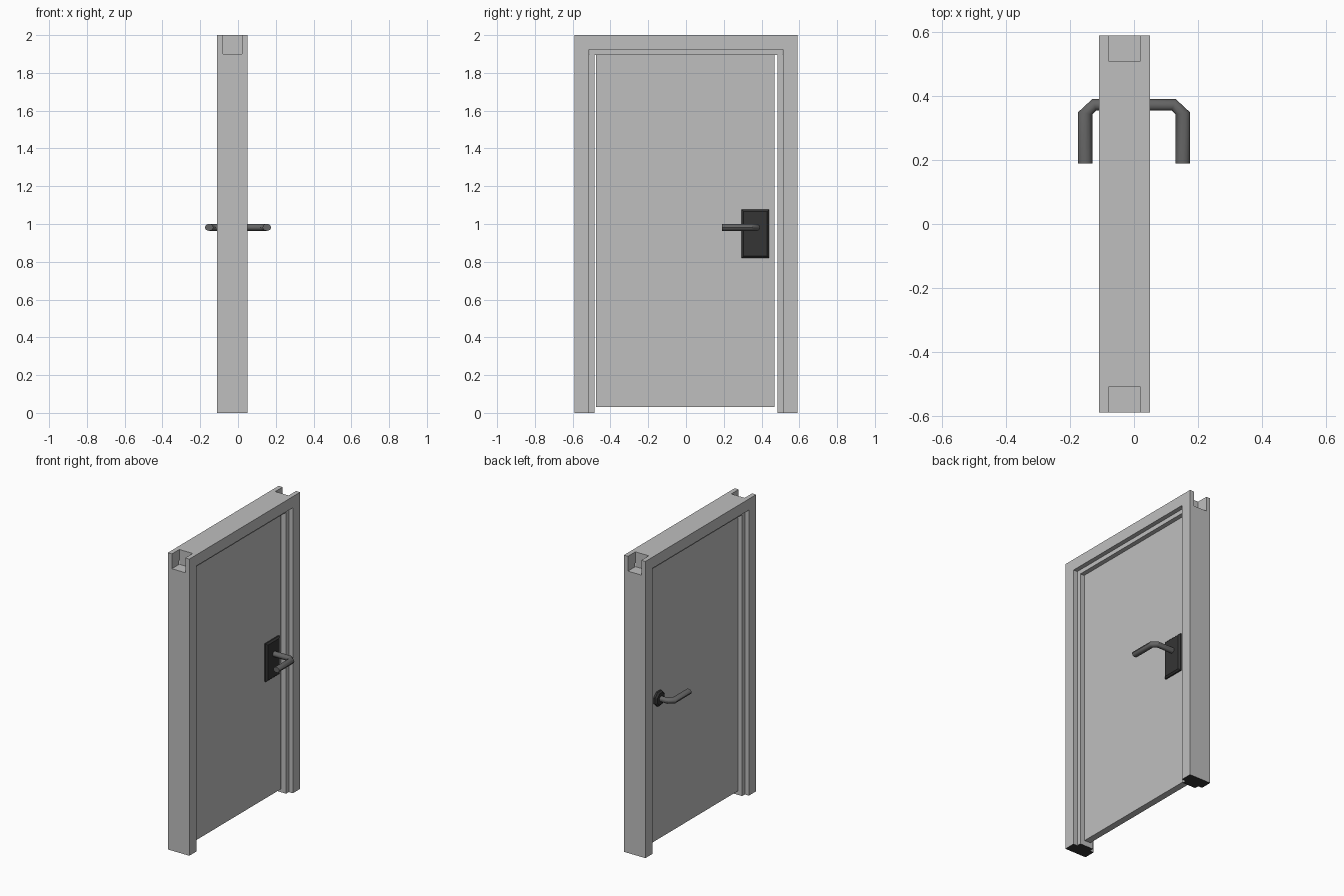
import bpy, bmesh, math
from mathutils import Matrix, Vector

if "Cube" in bpy.data.objects:
    bpy.data.objects.remove(bpy.data.objects["Cube"])


def material(name, v):
    m = bpy.data.materials.new(name)
    m.diffuse_color = (v, v, v, 1)
    m.use_nodes = True
    m.node_tree.nodes["Principled BSDF"].inputs["Base Color"].default_value = m.diffuse_color
    return m


GREY = material("light_grey", 0.52)
METAL = material("mid_grey_metal", 0.13)
DARK = material("dark_grey", 0.035)


def finish(name, bm, *mats):
    bmesh.ops.recalc_face_normals(bm, faces=bm.faces)
    me = bpy.data.meshes.new(name)
    bm.to_mesh(me)
    bm.free()
    for m in mats:
        me.materials.append(m)
    ob = bpy.data.objects.new(name, me)
    bpy.context.scene.collection.objects.link(ob)
    return ob


def box_mesh(x0, x1, y0, y1, z0, z1):
    bm = bmesh.new()
    bmesh.ops.create_cube(bm, size=1)
    for v in bm.verts:
        v.co = (x1 if v.co.x > 0 else x0, y1 if v.co.y > 0 else y0, z1 if v.co.z > 0 else z0)
    return bm


def profile(name, pts, x0, x1, floor_dark=False):
    """Extrude a (y, z) outline along x."""
    bm = bmesh.new()
    f = bm.faces.new([bm.verts.new((x0, y, z)) for y, z in pts])
    ext = bmesh.ops.extrude_face_region(bm, geom=[f])["geom"]
    for v in ext:
        if isinstance(v, bmesh.types.BMVert):
            v.co.x = x1
    if floor_dark:
        for f in bm.faces:
            if all(abs(v.co.z) < 1e-5 for v in f.verts):
                f.material_index = 1
    return finish(name, bm, GREY, DARK)


# Front and back casings: arch-shaped boards
W, WI = 0.59, 0.513
arch = [(-W, 0), (-W, 2), (W, 2), (W, 0), (WI, 0), (WI, 1.925), (-WI, 1.925), (-WI, 0)]
profile("front_casing", arch, 0.02, 0.05, True)
profile("back_casing", arch, -0.11, -0.08, True)

# Frame core: jambs stop below the header, leaving open corner notches
J, N = 0.484, 0.511
core = [(-W, 0), (-W, 1.9), (-N, 1.9), (-N, 2), (N, 2), (N, 1.9), (W, 1.9), (W, 0),
        (J, 0), (J, 1.896), (-J, 1.896), (-J, 0)]
profile("frame_core", core, -0.08, 0.02, True)

# Door leaf
finish("door_leaf", box_mesh(-0.053, -0.008, -0.477, 0.468, 0.03, 1.894), GREY)

# Lock plate with chamfered edges
bm = box_mesh(-0.01, 0.01, 0.295, 0.44, 0.82, 1.077)
front = [e for e in bm.edges if all(v.co.x > 0 for v in e.verts)]
bmesh.ops.bevel(bm, geom=front, offset=0.01, segments=1, affect='EDGES')
finish("lock_plate", bm, DARK)

# Octagonal rose on the back
bm = bmesh.new()
bmesh.ops.create_cone(bm, cap_ends=True, segments=8, radius1=0.052, radius2=0.052, depth=0.022,
                      matrix=Matrix.Translation((-0.064, 0.373, 0.982)) @ Matrix.Rotation(math.pi / 2, 4, 'Y')
                      @ Matrix.Rotation(math.pi / 8, 4, 'Z'))
rim = [e for e in bm.edges if all(v.co.x < -0.07 for v in e.verts)]
bmesh.ops.bevel(bm, geom=rim, offset=0.01, segments=1, affect='EDGES')
finish("handle_rose", bm, DARK)

# Lever handle: one bent tube through the door, given by inner and outer edge points
half = [((0.118, 0.355), (0.131, 0.391)), ((0.13, 0.343), (0.175, 0.35)), ((0.13, 0.19), (0.175, 0.19))]
path = [((-a[0], a[1]), (-b[0], b[1])) for a, b in reversed(half)] + half
SIDES = 12
bm = bmesh.new()
rings = []
for a, b in path:
    a, b = Vector((*a, 0.982)), Vector((*b, 0.982))
    c, h = (a + b) / 2, (b - a) / 2
    rings.append([bm.verts.new(c + h * math.cos(t) + Vector((0, 0, 0.0185 * math.sin(t))))
                  for t in (math.tau * i / SIDES for i in range(SIDES))])
for r, s in zip(rings, rings[1:]):
    for i in range(SIDES):
        k = (i + 1) % SIDES
        bm.faces.new((r[i], r[k], s[k], s[i]))
bm.faces.new(rings[0])
bm.faces.new(rings[-1])
handle = finish("lever_handle", bm, METAL)
bpy.context.view_layer.objects.active = handle
handle.select_set(True)
bpy.ops.object.shade_smooth_by_angle(angle=math.radians(35))
